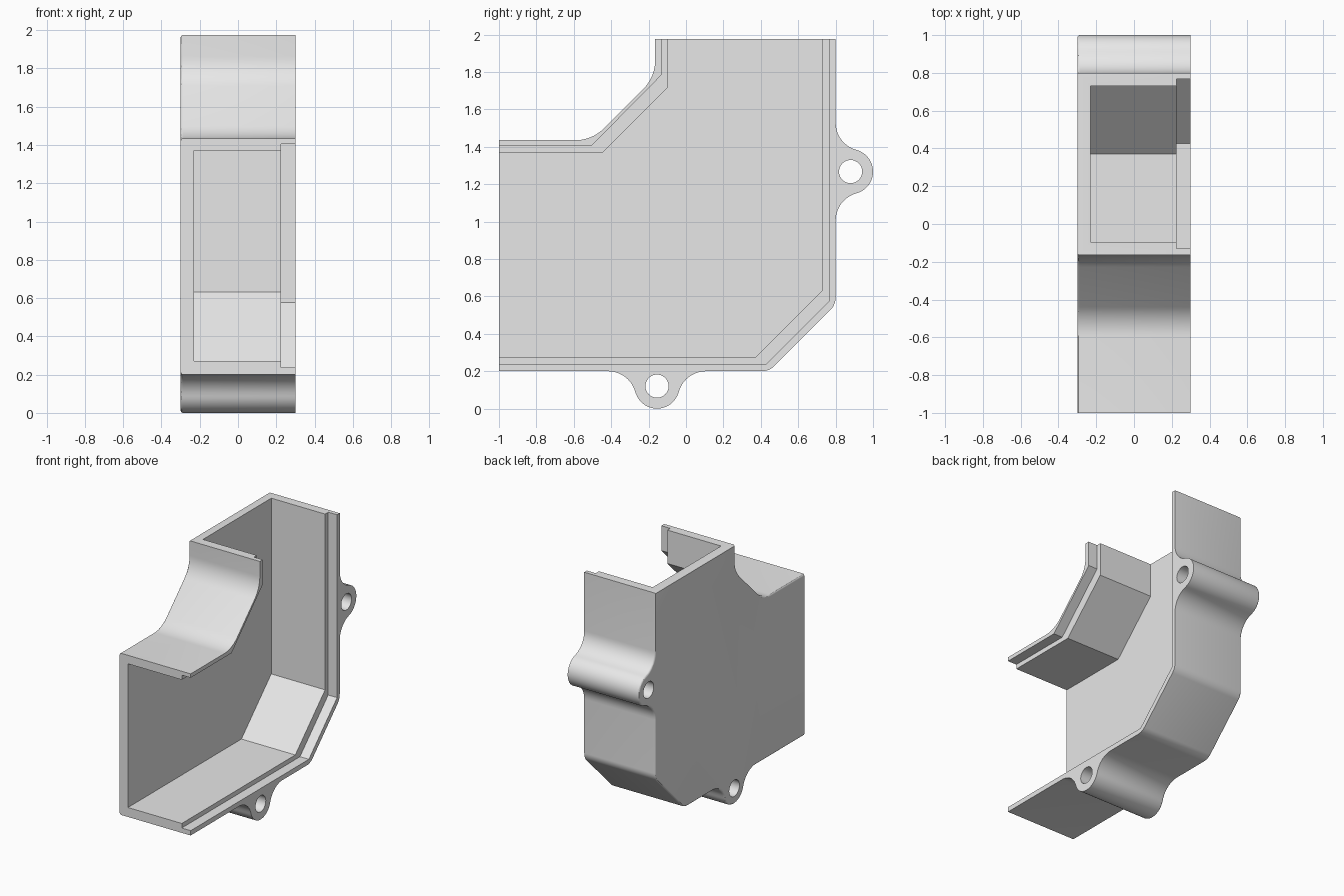
import bpy, bmesh
from math import pi, sin, cos, tan, atan2
from mathutils import Vector

cube = bpy.data.objects.get("Cube")
if cube:
    bpy.data.objects.remove(cube, do_unlink=True)

X0, X1 = -0.30, 0.30      # closed face, open face
FLOOR, LIP = -0.23, 0.225  # cavity floor, rabbet depth
TOP, FAR = 1.975, 2.3

grey = bpy.data.materials.new("grey plastic")
grey.use_nodes = True
grey.diffuse_color = (0.8, 0.8, 0.8, 1)
grey.node_tree.nodes["Principled BSDF"].inputs["Base Color"].default_value = (0.8, 0.8, 0.8, 1)


def arc(c, r, a0, a1, n):
    return [Vector((c[0] + r * cos(a0 + (a1 - a0) * i / n),
                    c[1] + r * sin(a0 + (a1 - a0) * i / n))) for i in range(n + 1)]


def fillet(prev, corner, nxt, t, n=10):
    """Round a profile corner with tangent length t."""
    p, c, q = Vector(prev), Vector(corner), Vector(nxt)
    d0, d1 = (p - c).normalized(), (q - c).normalized()
    half = d0.angle(d1) / 2
    r = t * tan(half)
    mid = c + (d0 + d1).normalized() * (t / cos(half))
    a, b = c + d0 * t - mid, c + d1 * t - mid
    a0 = atan2(a.y, a.x)
    sweep = (atan2(b.y, b.x) - a0 + pi) % (2 * pi) - pi
    return arc(mid, r, a0, a0 + sweep, n)


def lug(base, u, v, d=0.262, h=0.08, r=0.12):
    """Screw ear outline blended into a wall; u runs along it, v points out."""
    rf = (d * d + h * h - r * r) / (2 * (r + h))
    a = atan2(h - rf, d)
    pts = arc((-d, rf), rf, -pi / 2, a, 10)
    pts += arc((0, h), r, pi + a, -a, 24)[1:]
    pts += arc((d, rf), rf, pi - a, 1.5 * pi, 10)[1:]
    base, u, v = Vector(base), Vector(u), Vector(v)
    return [base + u * p.x + v * p.y for p in pts]


def prism(name, pts, x0, x1, edge=0):
    """Extrude a (y, z) profile along x, optionally rounding the x0 rim."""
    bm = bmesh.new()
    face = bm.faces.new([bm.verts.new((x0, p[0], p[1])) for p in pts])
    ext = bmesh.ops.extrude_face_region(bm, geom=[face], use_keep_orig=True)["geom"]
    moved = [g for g in ext if isinstance(g, bmesh.types.BMVert)]
    bmesh.ops.translate(bm, verts=moved, vec=(x1 - x0, 0, 0))
    bmesh.ops.recalc_face_normals(bm, faces=bm.faces)
    if edge:
        rim = [e for e in bm.edges
               if all(abs(v.co.x - x0) < 1e-5 for v in e.verts)
               and not all(v.co.y < -0.999 for v in e.verts)]
        bmesh.ops.bevel(bm, geom=rim, offset=edge, segments=3, profile=0.5, affect='EDGES')
    mesh = bpy.data.meshes.new(name)
    bm.to_mesh(mesh)
    bm.free()
    mesh.materials.append(grey)
    obj = bpy.data.objects.new(name, mesh)
    bpy.context.collection.objects.link(obj)
    return obj


# Outer outline with two screw ears and rounded corners
low, side = (0.445, 0.2), (0.8, 0.555)
inner_low, inner_high = (-0.165, 1.772), (-0.502, 1.435)
outline = [(-1, 0.2)]
outline += lug((-0.155, 0.2), (1, 0), (0, -1))
outline += fillet((0, 0.2), low, side, 0.04)
outline += fillet(low, side, (0.8, 1), 0.04)
outline += lug((0.8, 1.267), (0, 1), (1, 0))
outline += [(0.8, TOP), (-0.165, TOP)]
outline += fillet((-0.165, TOP), inner_low, inner_high, 0.09)
outline += fillet(inner_low, inner_high, (-1, 1.435), 0.09)
outline += [(-1, 1.435)]
housing = prism("elbow_housing", outline, X0, X1, edge=0.014)

# Cavity, rabbet along the open rim, and screw holes
cavity = [(-FAR, 0.272), (0.37, 0.272), (0.73, 0.632), (0.73, FAR),
          (-0.095, FAR), (-0.095, 1.72), (-0.445, 1.37), (-FAR, 1.37)]
rabbet = [(-FAR, 0.237), (0.427, 0.237), (0.768, 0.578), (0.768, FAR),
          (-0.13, FAR), (-0.13, 1.785), (-0.505, 1.405), (-FAR, 1.405)]
cutters = [prism("cavity_cutter", cavity, FLOOR, X1 + 0.2),
           prism("rabbet_cutter", rabbet, LIP, X1 + 0.3)]
for centre in ((-0.155, 0.12), (0.88, 1.267)):
    ring = arc(centre, 0.062, 0, 2 * pi, 32)[:-1]
    cutters.append(prism("screw_hole_cutter", ring, X0 - 0.1, X1 + 0.1))

bpy.ops.object.select_all(action='DESELECT')
bpy.context.view_layer.objects.active = housing
housing.select_set(True)
for cutter in cutters:
    cutter.hide_render = True
    mod = housing.modifiers.new(cutter.name, 'BOOLEAN')
    mod.operation = 'DIFFERENCE'
    mod.solver = 'EXACT'
    mod.object = cutter
    bpy.ops.object.modifier_apply(modifier=mod.name)
for cutter in cutters:
    bpy.data.objects.remove(cutter, do_unlink=True)

bpy.ops.object.shade_smooth_by_angle(angle=pi / 6)
